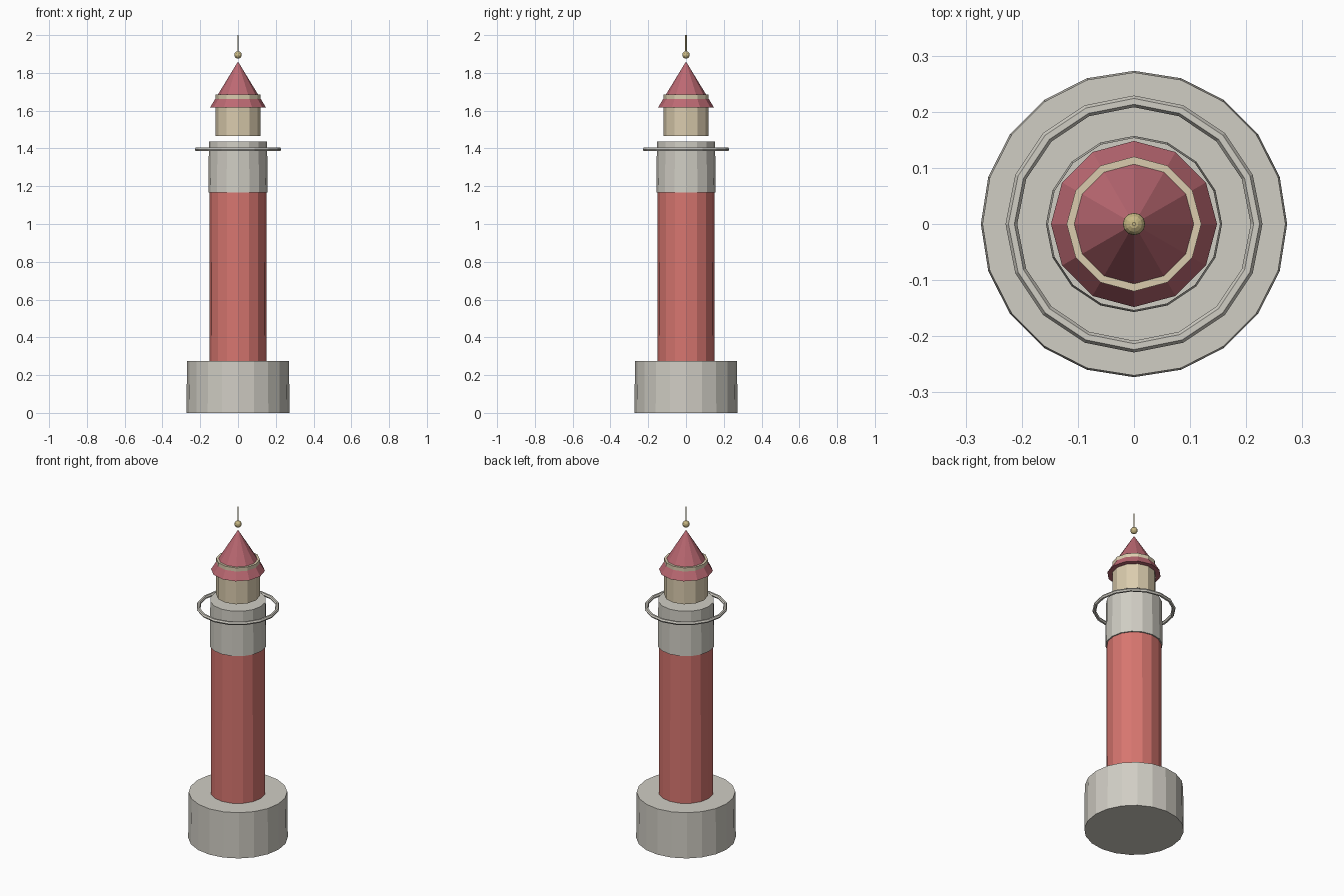
import bpy

cube = bpy.data.objects.get("Cube")
if cube:
    bpy.data.objects.remove(cube, do_unlink=True)


def material(name, rgb):
    mat = bpy.data.materials.new(name)
    mat.use_nodes = True
    mat.diffuse_color = (*rgb, 1)
    mat.node_tree.nodes["Principled BSDF"].inputs["Base Color"].default_value = (*rgb, 1)
    return mat


stone = material("stone grey", (0.63, 0.61, 0.55))
red = material("tower red", (0.68, 0.18, 0.16))
roof_red = material("roof red", (0.50, 0.14, 0.17))
cream = material("lantern cream", (0.70, 0.60, 0.42))
brass = material("brass", (0.58, 0.48, 0.23))


def finish(name, mat):
    obj = bpy.context.object
    obj.name = name
    obj.data.materials.append(mat)
    return obj


def drum(name, mat, sides, bottom, top, r_bottom, r_top):
    """Flat-sided column, tapered drum or cone between two heights."""
    bpy.ops.mesh.primitive_cone_add(
        vertices=sides, radius1=r_bottom, radius2=r_top,
        depth=top - bottom, location=(0, 0, (bottom + top) / 2))
    return finish(name, mat)


# Stone footing, shaft and gallery collar
drum("base", stone, 20, 0, 0.275, 0.273, 0.27)
drum("tower", red, 16, 0.275, 1.18, 0.151, 0.15)
drum("gallery", stone, 16, 1.168, 1.438, 0.157, 0.154)

# Floating handrail around the gallery
bpy.ops.mesh.primitive_torus_add(
    major_segments=16, minor_segments=6, major_radius=0.2185,
    minor_radius=0.0105, location=(0, 0, 1.395))
finish("railing", stone)

# Lantern room, whose rim pokes through the roof cone
drum("lantern", cream, 12, 1.465, 1.685, 0.12, 0.12)
drum("roof", roof_red, 12, 1.617, 1.86, 0.148, 0)

# Finial ball and rod
bpy.ops.mesh.primitive_uv_sphere_add(
    segments=12, ring_count=8, radius=0.02, location=(0, 0, 1.895))
finish("finial_ball", brass)
drum("rod", brass, 6, 1.915, 2.0, 0.004, 0.004)
